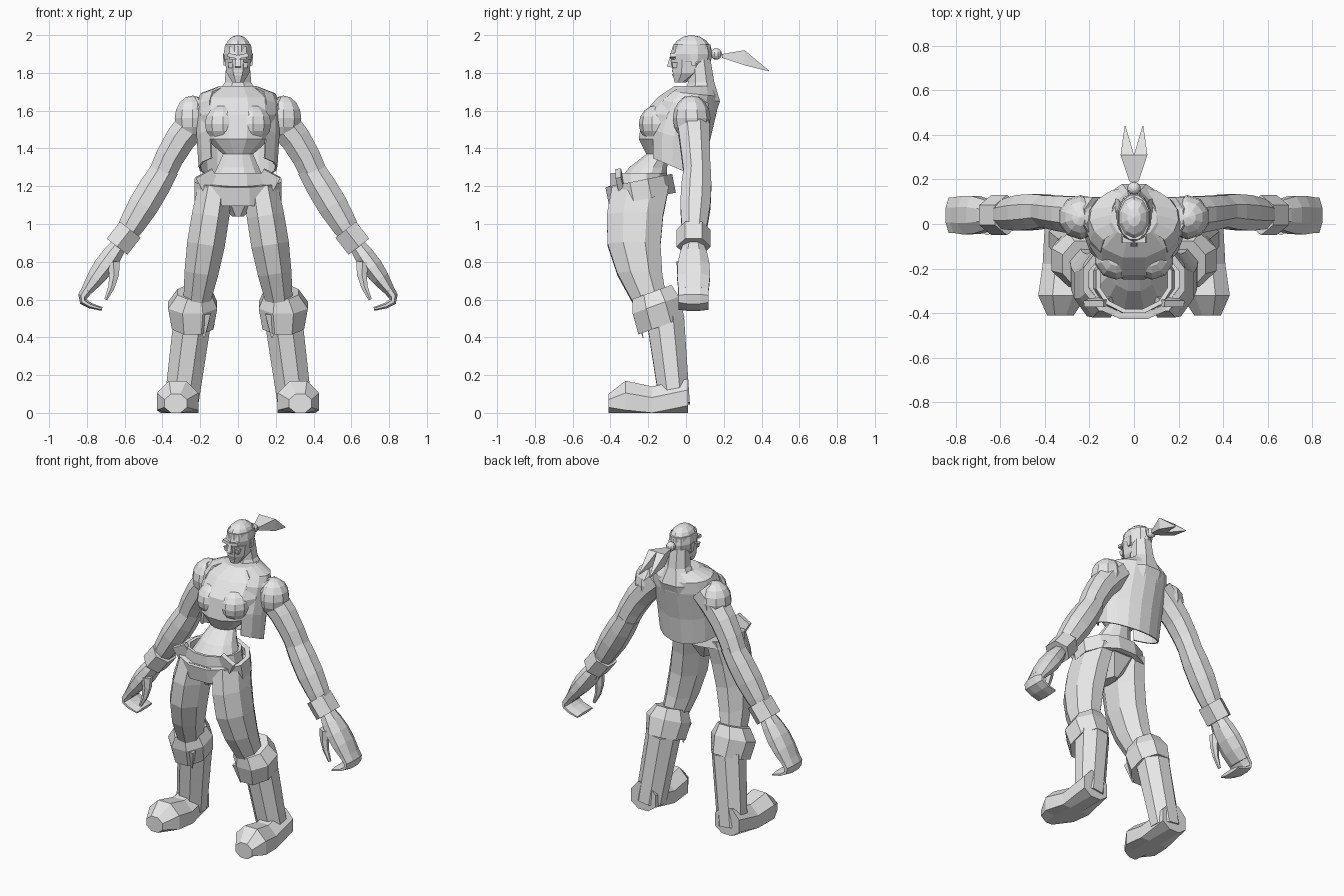
import bpy, bmesh
from math import pi, sin, cos, atan2
from mathutils import Matrix, Vector

default_cube = bpy.data.objects.get("Cube")
if default_cube:
    bpy.data.objects.remove(default_cube, do_unlink=True)

grey = bpy.data.materials.new("plain grey")
grey.use_nodes = True
grey.diffuse_color = (.8, .8, .8, 1)
grey.node_tree.nodes["Principled BSDF"].inputs["Base Color"].default_value = grey.diffuse_color

FORWARD = pi / 2  # pitch that lays a loft along the y axis


def finish(name, bm, mirrored=False, thickness=0):
    """Turn a bmesh into a flat shaded object with its modifiers."""
    bmesh.ops.recalc_face_normals(bm, faces=bm.faces)
    mesh = bpy.data.meshes.new(name)
    bm.to_mesh(mesh)
    bm.free()
    mesh.materials.append(grey)
    part = bpy.data.objects.new(name, mesh)
    bpy.context.collection.objects.link(part)
    if thickness:
        shell = part.modifiers.new("thickness", "SOLIDIFY")
        shell.thickness = thickness
    if mirrored:
        part.modifiers.new("other side", "MIRROR")


def loft(name, rings, sides=8, pitch=0, rolls=None, fade=False, gap=0,
         capped=True, thickness=0, mirrored=False):
    """Skin rings of (x, y, z, half width, half depth), flattened at the ground.
    A gap leaves the front open by that angle each way; fade levels the upper rings."""
    bm = bmesh.new()
    loops = []
    for step, (x, y, z, wide, deep) in enumerate(rings):
        lean = pitch * (1 - step / (len(rings) - 1)) if fade else pitch
        spin = Matrix.Rotation(lean, 3, "X")
        if rolls:
            spin = Matrix.Rotation(rolls[step], 3, "Y") @ spin
        loop = []
        for i in range(sides):
            if gap:
                angle, fit = gap - pi / 2 + i * 2 * (pi - gap) / (sides - 1), 1
            else:
                angle = (i + .5) * 2 * pi / sides
                fit = 1 if sides % 4 else 1 / cos(pi / sides)
            local = Vector((wide * cos(angle), deep * sin(angle), 0)) * fit
            corner = spin @ local + Vector((x, y, z))
            corner.z = max(corner.z, 0)
            loop.append(bm.verts.new(corner))
        loops.append(loop)
    for low, high in zip(loops, loops[1:]):
        for i in range(sides - 1 if gap else sides):
            j = (i + 1) % sides
            bm.faces.new((low[i], low[j], high[j], high[i]))
    if capped and not gap:
        bm.faces.new(loops[0])
        bm.faces.new(loops[-1])
    finish(name, bm, mirrored, thickness)


def limb(name, start, end, start_size, end_size, bow=(0, 0, 0), bulge=0, steps=5, sides=8):
    """Mirrored limb that bows and bulges most at its middle."""
    start, end, bow = Vector(start), Vector(end), Vector(bow)
    first, last = Vector(start_size), Vector(end_size)
    rings, rolls = [], []
    for step in range(steps):
        t = step / (steps - 1)
        swell = sin(pi * t)
        size = first.lerp(last, t) + Vector((bulge, bulge)) * swell
        rings.append((*(start.lerp(end, t) + bow * swell), *size))
        way = end - start + bow * pi * cos(pi * t)
        rolls.append(atan2(way.x, way.z))
    loft(name, rings, sides, rolls=rolls, mirrored=True)


def box(name, centre, size, pitch=0, roll=0, taper=1, mirrored=False):
    """Box whose lower end may be tapered."""
    wide, deep, tall = (s / 2 for s in size)
    middle = Vector(centre)
    axis = Matrix.Rotation(roll, 3, "Y") @ Matrix.Rotation(pitch, 3, "X") @ Vector((0, 0, tall))
    ends = [(*(middle - axis), wide * taper, deep * taper), (*(middle + axis), wide, deep)]
    loft(name, ends, 4, pitch, [roll, roll], mirrored=mirrored)


def ball(name, centre, radii, mirrored=False):
    """Faceted ellipsoid."""
    bm = bmesh.new()
    place = Matrix.Translation(centre) @ Matrix.Diagonal((*radii, 1))
    bmesh.ops.create_uvsphere(bm, u_segments=10, v_segments=8, radius=1, matrix=place)
    finish(name, bm, mirrored)


# Torso from the hips to the neck base
loft("torso", [
    (0, -.24, 1.2, .16, .14), (0, -.2, 1.3, .11, .1), (0, -.15, 1.37, .08, .06),
    (0, -.1, 1.45, .17, .15), (0, -.05, 1.58, .2, .18), (0, 0, 1.67, .19, .15),
    (0, .03, 1.73, .1, .09)], sides=12)
loft("pelvis", [(0, -.25, 1.04, .03, .08), (0, -.25, 1.2, .19, .16)])
ball("chest_muscle", (.08, -.15, 1.53), (.1, .1, .1), mirrored=True)

# Open vest hanging from the shoulders
loft("vest", [
    (0, -.06, 1.3, .21, .17), (0, -.05, 1.46, .22, .18), (0, 0, 1.63, .22, .17),
    (0, .03, 1.69, .2, .14), (0, .05, 1.73, .1, .1)],
    sides=14, pitch=-.4, fade=True, gap=.75, thickness=.01)
loft("upper_back", [(0, .07, 1.5, .13, .06), (0, .09, 1.65, .13, .09),
                    (0, .08, 1.75, .07, .07), (0, .07, 1.87, .06, .06)])

# Belt, waistband and its flaps
loft("belt", [(0, -.23, 1.13, .23, .18), (0, -.25, 1.23, .23, .18)],
     sides=12, pitch=.2, capped=False, thickness=.03)
loft("waistband", [(0, -.25, 1.17, .19, .15), (0, -.25, 1.27, .17, .15)],
     sides=12, capped=False, thickness=.02)
box("waistband_flap", (.16, -.35, 1.23), (.1, .03, .09), pitch=.2, roll=.5, mirrored=True)

# Legs
limb("thigh", (.12, -.24, 1.2), (.22, -.19, .58), (.09, .15), (.07, .09),
     bow=(0, -.06, 0), bulge=.02)
limb("boot_shaft", (.24, -.11, .5), (.3, -.06, .05), (.1, .1), (.09, .08), steps=3)
loft("boot_cuff", [
    (.24, -.13, .46, .11, .13), (.24, -.16, .57, .13, .13), (.23, -.18, .64, .09, .11)],
    pitch=.35, mirrored=True)
box("cuff_point", (.18, -.24, .46), (.07, .03, .13), pitch=.2, taper=.1, mirrored=True)
loft("boot_foot", [
    (.31, .01, .08, .09, .1), (.31, -.18, .04, .1, .1), (.32, -.32, .06, .11, .11),
    (.33, -.41, .05, .06, .05)], pitch=FORWARD, mirrored=True)

# Arms, with curled fingers and a thumb
ball("shoulder", (.24, .03, 1.56), (.1, .1, .12), mirrored=True)
limb("upper_arm", (.16, .03, 1.61), (.41, .06, 1.25), (.09, .09), (.07, .07),
     bow=(.02, 0, .02))
limb("forearm", (.38, .06, 1.3), (.62, .04, .9), (.07, .07), (.05, .05), bulge=.02)
limb("wristband", (.57, .04, .97), (.64, .04, .88), (.08, .09), (.08, .09), steps=2, sides=6)
limb("palm", (.62, .04, .9), (.8, .04, .65), (.04, .05), (.03, .08), bulge=.02)
limb("fingers", (.8, .04, .65), (.72, .04, .55), (.03, .08), (.01, .08), bow=(.06, 0, -.01))
limb("thumb", (.66, -.02, .8), (.7, -.03, .6), (.04, .03), (.01, .01),
     bow=(-.02, 0, 0), steps=4, sides=6)

# Head with face details
ball("skull", (0, .03, 1.9), (.08, .11, .1))
loft("jaw", [(0, -.03, 1.75, .03, .03), (0, .01, 1.8, .06, .08), (0, .02, 1.87, .07, .1)])
loft("headband", [(0, .03, 1.88, .07, .1), (0, .03, 1.95, .07, .1)], sides=12)
box("nose", (0, -.08, 1.86), (.02, .02, .06), pitch=-.2, taper=1.5)
box("brow", (.03, -.07, 1.89), (.05, .03, .02), roll=-.2, mirrored=True)
box("cheek", (.04, -.06, 1.84), (.03, .03, .03), taper=.6, mirrored=True)
for lip, height in (("upper_lip", 1.81), ("lower_lip", 1.79)):
    box(lip, (0, -.06, height), (.05, .03, .01))
box("chin_beard", (0, -.05, 1.77), (.04, .04, .04), taper=.5)
box("ear", (.07, .04, 1.87), (.02, .04, .06), taper=.6, mirrored=True)

# Knot and trailing ends of the headband
ball("knot", (0, .16, 1.9), (.03, .03, .03))
loft("headband_tail", [(.01, .19, 1.89, .01, .01), (.03, .31, 1.88, .03, .04),
                       (.04, .44, 1.81, .002, .002)], 4, FORWARD, mirrored=True)
